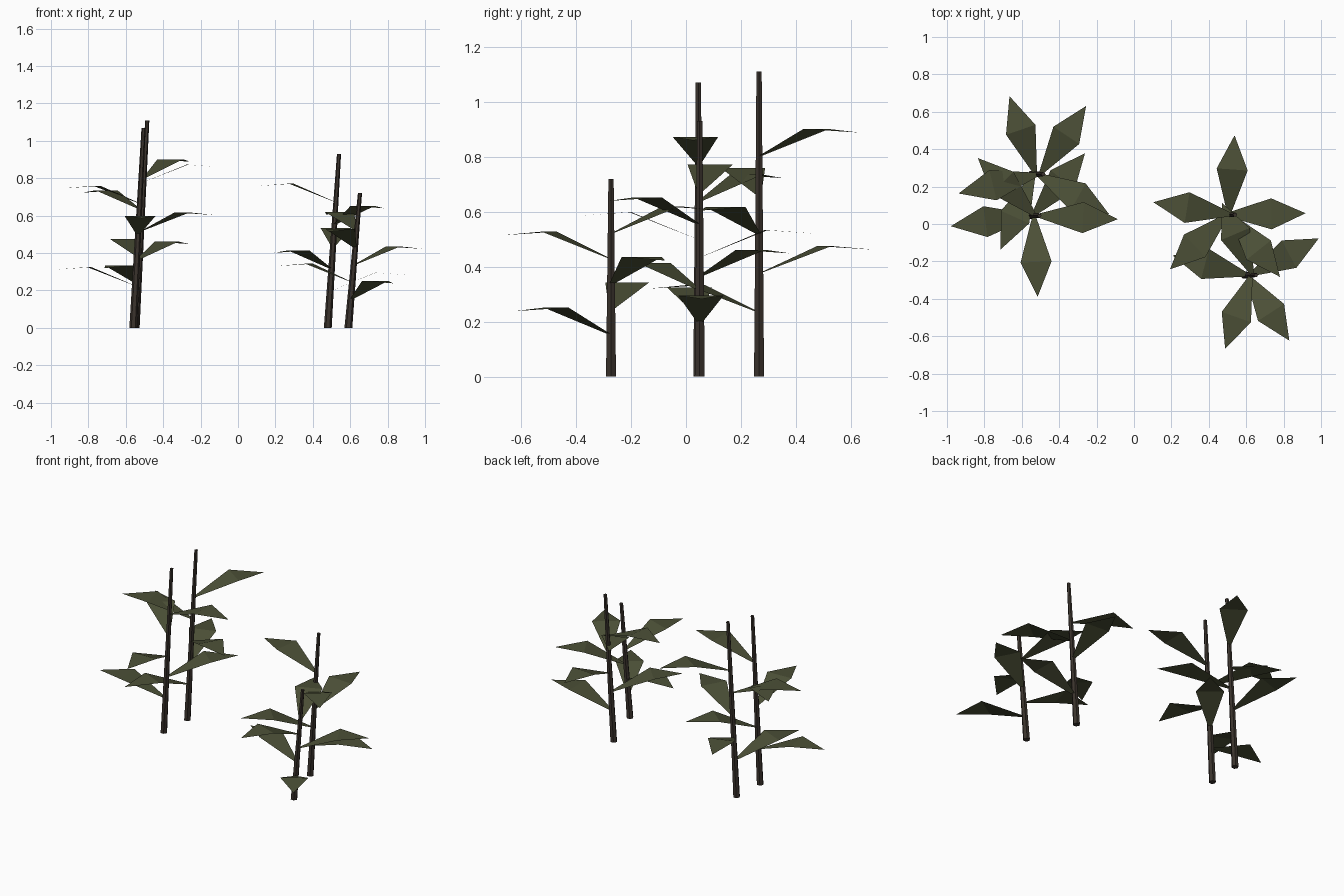
import bpy, math
from mathutils import Vector

if "Cube" in bpy.data.objects:
    bpy.data.objects.remove(bpy.data.objects["Cube"])


def material(name, rgb):
    m = bpy.data.materials.new(name)
    m.diffuse_color = (*rgb, 1)
    m.use_nodes = True
    m.node_tree.nodes["Principled BSDF"].inputs["Base Color"].default_value = m.diffuse_color
    return m


bark = material("dark bark", (0.043, 0.033, 0.026))
olive = material("olive leaf", (0.072, 0.08, 0.038))


def make_object(name, verts, faces, mat):
    me = bpy.data.meshes.new(name)
    me.from_pydata(verts, [], faces)
    me.materials.append(mat)
    ob = bpy.data.objects.new(name, me)
    bpy.context.collection.objects.link(ob)
    return ob


def stem(name, base, top, r0=0.021, r1=0.011, n=6):
    # Leaning tapered tube with horizontal ends
    verts = [c + Vector((r * math.cos(math.tau * i / n), r * math.sin(math.tau * i / n), 0))
             for c, r in ((base, r0), (top, r1)) for i in range(n)]
    faces = [(i, (i + 1) % n, n + (i + 1) % n, n + i) for i in range(n)]
    faces += [tuple(reversed(range(n))), tuple(range(n, 2 * n))]
    make_object(name, verts, faces, bark)


def leaf(name, root, angle, length):
    # Thin kite: rises to its widest line, then droops slightly to the tip
    out = Vector((math.cos(angle), math.sin(angle), 0))
    side = Vector((-out.y, out.x, 0))
    up = Vector((0, 0, 1))
    mid = root + out * length * 0.57 + up * 0.1
    tip = root + out * length + up * 0.087
    verts = [root - side * 0.008, root + side * 0.008,
             mid + side * 0.083, mid - side * 0.083, tip]
    make_object(name, verts, [(0, 3, 2, 1), (3, 4, 2)], olive)


# base x, top x, y, height, first leaf angle, leaf length
plants = [(-0.56, -0.505, 0.045, 1.07, 187.5, 0.435),
          (-0.547, -0.485, 0.266, 1.11, 246, 0.44),
          (0.48, 0.54, 0.05, 0.93, 1, 0.425),
          (0.59, 0.652, -0.273, 0.72, 303, 0.418)]

for p, (x0, x1, y, h, start, length) in enumerate(plants, 1):
    base, top = Vector((x0, y, 0)), Vector((x1, y, h))
    stem(f"stem_{p}", base, top)
    # Five leaves spiral up each stem by the golden angle
    for i in range(5):
        leaf(f"leaf_{p}_{i + 1}", base.lerp(top, 0.21 + 0.128 * i),
             math.radians(start - 137.5 * i), length)
